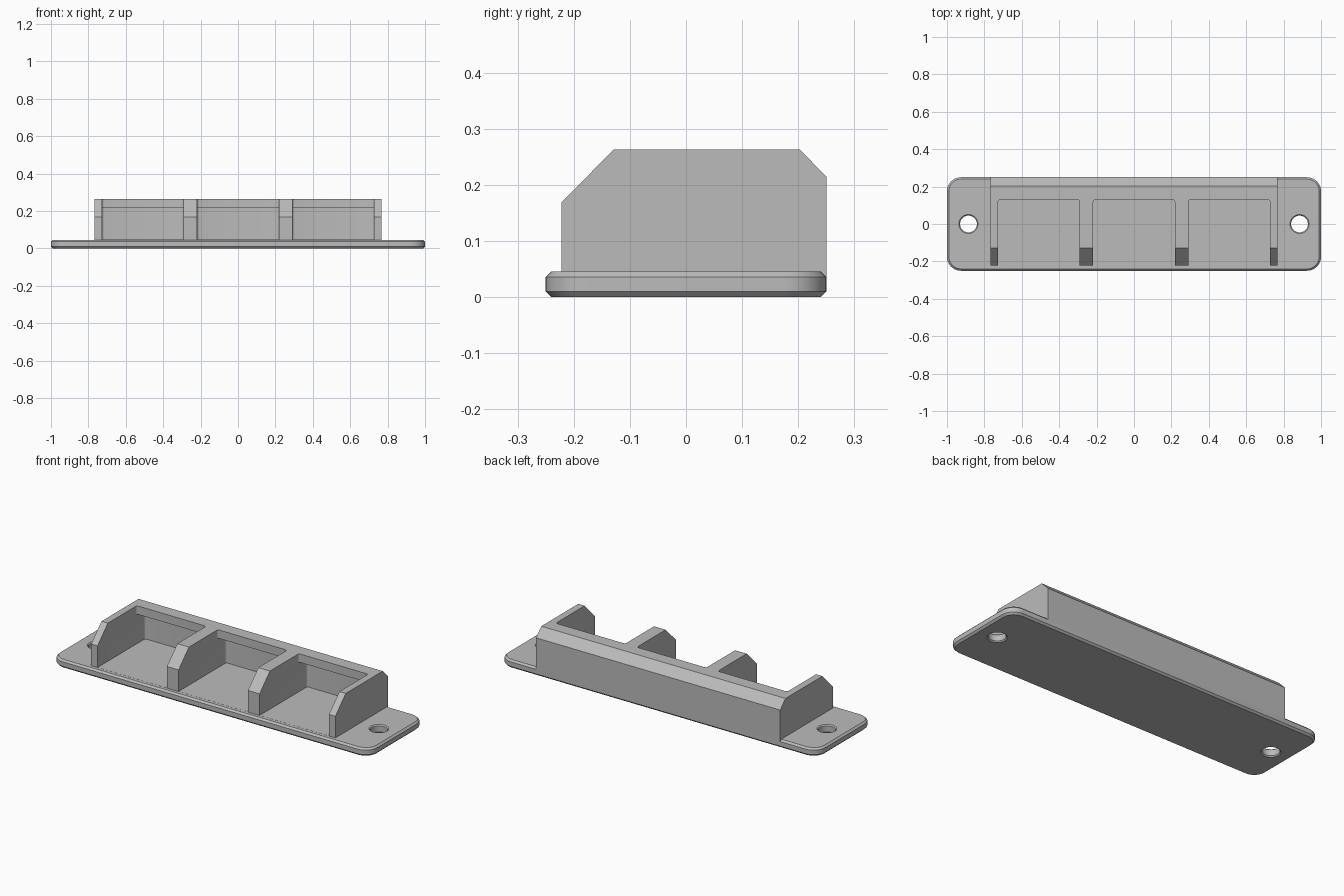
import bpy, bmesh
from mathutils import Matrix, Vector

cube = bpy.data.objects.get("Cube")
if cube:
    bpy.data.objects.remove(cube, do_unlink=True)

grey = bpy.data.materials.new("light grey plastic")
grey.use_nodes = True
colour = (0.5, 0.5, 0.5, 1)
grey.diffuse_color = colour
grey.node_tree.nodes["Principled BSDF"].inputs["Base Color"].default_value = colour


def finish(name, bm):
    bmesh.ops.recalc_face_normals(bm, faces=bm.faces)
    mesh = bpy.data.meshes.new(name)
    bm.to_mesh(mesh)
    bm.free()
    mesh.materials.append(grey)
    obj = bpy.data.objects.new(name, mesh)
    bpy.context.collection.objects.link(obj)
    return obj


def rounded_box(lo, hi, radius, segments):
    """Box with rounded vertical edges."""
    lo, hi = Vector(lo), Vector(hi)
    bm = bmesh.new()
    bmesh.ops.create_cube(bm, size=1, matrix=Matrix.LocRotScale(
        (lo + hi) / 2, None, hi - lo))
    upright = [e for e in bm.edges
               if abs(e.verts[0].co.z - e.verts[1].co.z) > 1e-4]
    bmesh.ops.bevel(bm, geom=upright, offset=radius, segments=segments,
                    profile=0.5, affect='EDGES')
    return bm


def extrude_x(points, x0, x1):
    """Extrude a (y, z) outline along x."""
    bm = bmesh.new()
    face = bm.faces.new([bm.verts.new((x0, y, z)) for y, z in points])
    out = bmesh.ops.extrude_face_region(bm, geom=[face])
    moved = [v for v in out["geom"] if isinstance(v, bmesh.types.BMVert)]
    bmesh.ops.translate(bm, verts=moved, vec=(x1 - x0, 0, 0))
    return bm


def lathe(profile, x, steps=40):
    """Revolve an (r, z) profile that starts and ends on the axis."""
    bm = bmesh.new()
    verts = [bm.verts.new((x + r, 0, z)) for r, z in profile]
    edges = [bm.edges.new(pair) for pair in zip(verts, verts[1:])]
    bmesh.ops.spin(bm, geom=verts + edges, cent=(x, 0, 0), axis=(0, 0, 1),
                   angle=6.2831853, steps=steps, use_duplicate=False)
    bmesh.ops.remove_doubles(bm, verts=bm.verts, dist=1e-5)
    return bm


def cut(target, cutter):
    cutter.hide_render = True
    mod = target.modifiers.new("cut", 'BOOLEAN')
    mod.operation = 'DIFFERENCE'
    mod.solver = 'EXACT'
    mod.object = cutter
    bpy.context.view_layer.objects.active = target
    bpy.ops.object.modifier_apply(modifier=mod.name)
    bpy.data.objects.remove(cutter, do_unlink=True)


# Mounting plate with rounded corners and chamfered rims
PLATE = 0.046
bm = rounded_box((-1, -0.25, 0), (1, 0.25, PLATE), 0.075, 10)
rims = [e for e in bm.edges
        if abs(e.verts[0].co.z - e.verts[1].co.z) < 1e-4]
bmesh.ops.bevel(bm, geom=rims, offset=0.01, segments=1, affect='EDGES')
plate = finish("mounting_plate", bm)

# Screw holes, chamfered at both ends
for x in (-0.885, 0.885):
    hole = [(0, -0.01), (0.061, -0.01), (0.045, 0.006),
            (0.045, PLATE - 0.006), (0.061, PLATE + 0.01), (0, PLATE + 0.01)]
    cut(plate, finish("hole_cutter", lathe(hole, x)))

# Holder body with chamfered front and back
body = finish("holder_body", extrude_x(
    [(-0.222, 0.036), (0.25, 0.036), (0.25, 0.215), (0.203, 0.263),
     (-0.129, 0.263), (-0.222, 0.169)], -0.767, 0.767))

# Three open pockets, each deeper below an overhanging back lip
FLOOR, LIP = 0.0465, 0.215
for x in (-0.509, 0, 0.509):
    a, b = x - 0.218, x + 0.218
    cut(body, finish("pocket_cutter",
                     rounded_box((a, -0.4, FLOOR), (b, 0.205, LIP), 0.012, 4)))
    cut(body, finish("lip_cutter",
                     rounded_box((a, -0.4, 0.2), (b, 0.13, 0.4), 0.012, 4)))

for obj in (plate, body):
    bpy.ops.object.select_all(action='DESELECT')
    obj.select_set(True)
    bpy.context.view_layer.objects.active = obj
    bpy.ops.object.shade_smooth_by_angle(angle=0.5)
